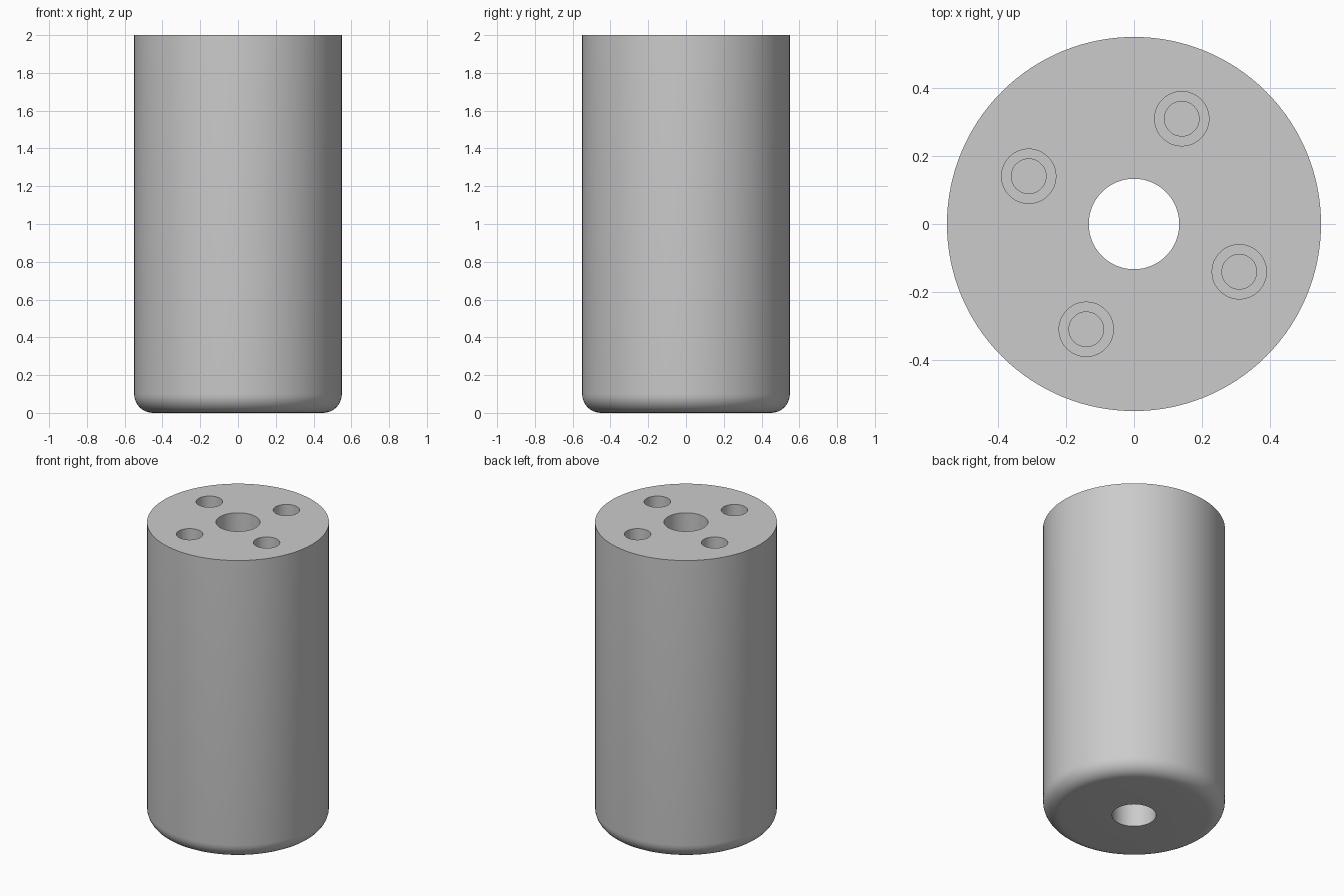
import bpy
import bmesh
from math import sin, cos, pi, radians
from mathutils import Matrix

default = bpy.data.objects.get("Cube")
if default:
    bpy.data.objects.remove(default, do_unlink=True)

RADIUS, HEIGHT, FILLET, BORE = 0.55, 2.0, 0.1, 0.133
HOLE_RING, HOLE_ANGLE = 0.34, radians(-24.4)

grey = bpy.data.materials.new("plain grey")
grey.use_nodes = True
colour = (0.6, 0.6, 0.6, 1)
grey.diffuse_color = colour
grey.node_tree.nodes["Principled BSDF"].inputs["Base Color"].default_value = colour


def lathe(name, profile, steps, closed):
    """Revolve an (r, z) profile about the z axis."""
    bm = bmesh.new()
    verts = [bm.verts.new((r, 0, z)) for r, z in profile]
    pairs = list(zip(verts, verts[1:]))
    if closed:
        pairs.append((verts[-1], verts[0]))
    edges = [bm.edges.new(p) for p in pairs]
    bmesh.ops.spin(bm, geom=verts + edges, axis=(0, 0, 1), cent=(0, 0, 0),
                   angle=2 * pi, steps=steps, use_duplicate=False)
    bmesh.ops.remove_doubles(bm, verts=bm.verts, dist=1e-5)
    bmesh.ops.recalc_face_normals(bm, faces=bm.faces)
    mesh = bpy.data.meshes.new(name)
    bm.to_mesh(mesh)
    bm.free()
    mesh.materials.append(grey)
    obj = bpy.data.objects.new(name, mesh)
    bpy.context.collection.objects.link(obj)
    return obj


# Cylinder body with a rounded bottom rim and a central through bore
rim = [(RADIUS - FILLET + FILLET * sin(a), FILLET - FILLET * cos(a))
       for a in (i * pi / 16 for i in range(9))]
body = lathe("cylinder_body",
             [(BORE, 0)] + rim + [(RADIUS, HEIGHT), (BORE, HEIGHT)], 128, True)

# Four blind stepped screw holes around the bore
step = [(0, 1.4), (0.051, 1.4), (0.051, 1.7), (0.08, 1.7), (0.08, 2.1), (0, 2.1)]
bpy.context.view_layer.objects.active = body
for i in range(4):
    cutter = lathe("screw_hole_cutter", step, 48, False)
    a = HOLE_ANGLE + i * pi / 2
    cutter.data.transform(Matrix.Translation(
        (HOLE_RING * cos(a), HOLE_RING * sin(a), 0)))
    cutter.hide_render = True
    cut = body.modifiers.new("screw_hole", 'BOOLEAN')
    cut.operation, cut.solver, cut.object = 'DIFFERENCE', 'EXACT', cutter
    bpy.ops.object.modifier_apply(modifier=cut.name)
    bpy.data.objects.remove(cutter, do_unlink=True)

# Smooth walls, crisp edges
for obj in bpy.context.selected_objects:
    obj.select_set(False)
body.select_set(True)
bpy.ops.object.shade_smooth_by_angle(angle=radians(30))
